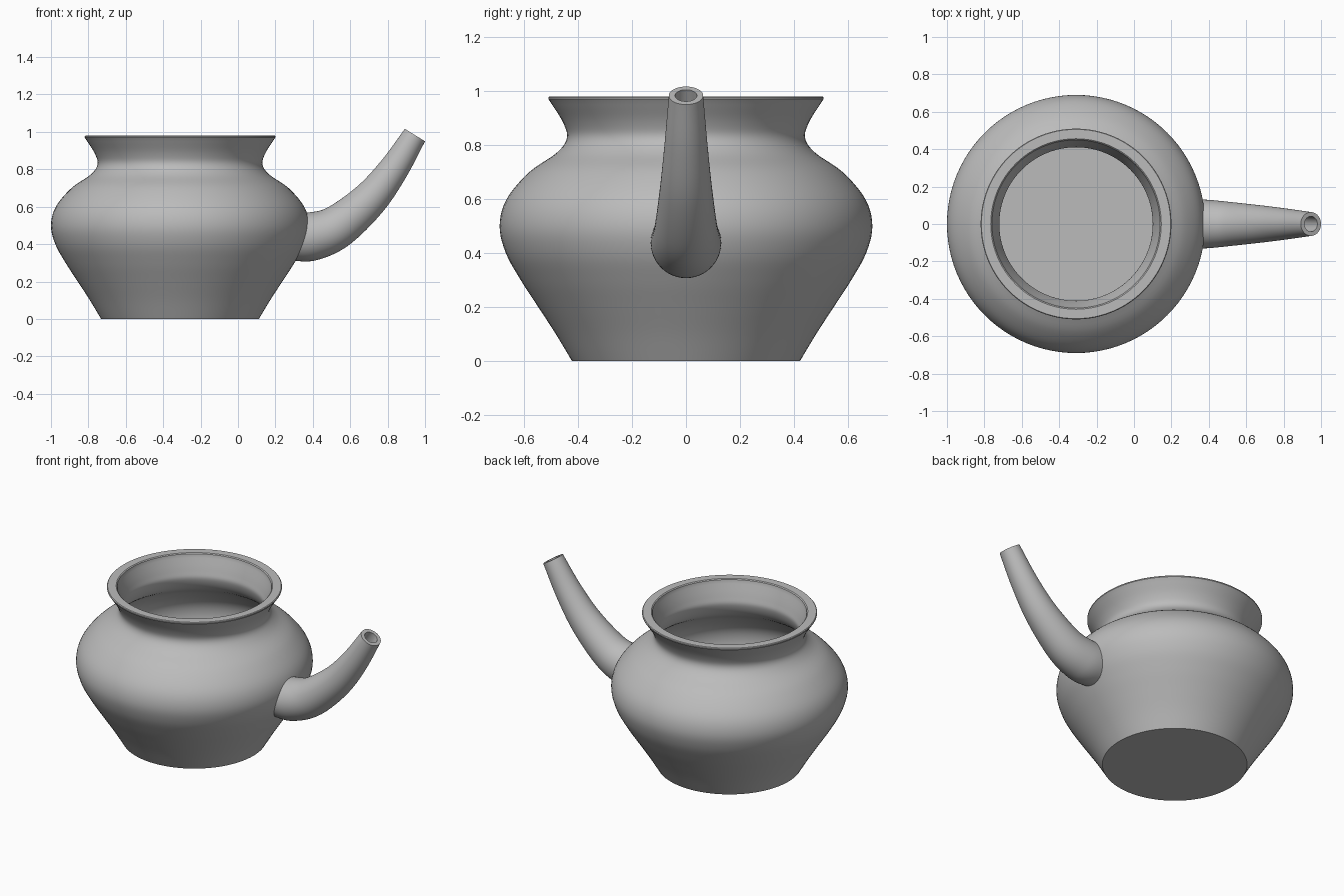
import bpy
import bmesh
import math
from mathutils import Vector

cube = bpy.data.objects.get("Cube")
if cube:
    bpy.data.objects.remove(cube)

clay = bpy.data.materials.new("plain_grey")
clay.use_nodes = True
GREY = (0.5, 0.5, 0.5, 1)
clay.diffuse_color = GREY
clay.node_tree.nodes["Principled BSDF"].inputs["Base Color"].default_value = GREY


def smooth_path(points, steps):
    """Catmull-Rom samples through the points."""
    p = [Vector(q) for q in points]
    p = [2 * p[0] - p[1]] + p + [2 * p[-1] - p[-2]]
    out = []
    for a, b, c, d in zip(p, p[1:], p[2:], p[3:]):
        for i in range(steps):
            t = i / steps
            out.append(0.5 * (2 * b + (c - a) * t + (2 * a - 5 * b + 4 * c - d) * t**2
                              + (3 * b - a - 3 * c + d) * t**3))
    return out + [p[-2]]


def loft(name, rings, cap=True):
    """Join equal rings of points with quads, closing both ends if asked."""
    bm = bmesh.new()
    loops = [[bm.verts.new(co) for co in ring] for ring in rings]
    n = len(loops[0])
    for low, high in zip(loops, loops[1:]):
        for i in range(n):
            j = (i + 1) % n
            bm.faces.new((low[i], low[j], high[j], high[i]))
    if cap:
        bm.faces.new(loops[0][::-1])
        bm.faces.new(loops[-1])
    bmesh.ops.recalc_face_normals(bm, faces=bm.faces)
    mesh = bpy.data.meshes.new(name)
    bm.to_mesh(mesh)
    bm.free()
    mesh.materials.append(clay)
    obj = bpy.data.objects.new(name, mesh)
    bpy.context.collection.objects.link(obj)
    bpy.ops.object.select_all(action="DESELECT")
    obj.select_set(True)
    bpy.context.view_layer.objects.active = obj
    bpy.ops.object.shade_smooth_by_angle(angle=math.radians(35))
    return obj


def ring(center, u, v, radius, n):
    angles = [2 * math.pi * i / n for i in range(n)]
    return [center + radius * (u * math.cos(a) + v * math.sin(a)) for a in angles]


X, Y, Z = Vector((1, 0, 0)), Vector((0, 1, 0)), Vector((0, 0, 1))
AXIS_X = -0.31

# Pot: outer wall up to the rim, then the inner wall down to the floor
outer = smooth_path([(0.422, 0), (0.482, 0.1), (0.547, 0.2), (0.612, 0.3), (0.667, 0.4),
                     (0.69, 0.5), (0.664, 0.6), (0.58, 0.7), (0.48, 0.77), (0.441, 0.825),
                     (0.456, 0.885), (0.506, 0.965)], 5)
rim = [Vector(q) for q in [(0.51, 0.97), (0.51, 0.976), (0.506, 0.98), (0.456, 0.98), (0.45, 0.975)]]
inner = smooth_path([(0.45, 0.972), (0.42, 0.88), (0.412, 0.825), (0.45, 0.75), (0.545, 0.68),
                     (0.625, 0.59), (0.647, 0.5), (0.625, 0.4), (0.57, 0.3), (0.505, 0.2),
                     (0.42, 0.06)], 5)
loft("pot_body", [ring(Vector((AXIS_X, 0, z)), X, Y, r, 96) for r, z in outer + rim + inner])

# Spout: tapering curved tube, each sample being x, z and radius
path = smooth_path([(0.315, 0.44, 0.131), (0.4, 0.442, 0.129), (0.53, 0.492, 0.116),
                    (0.7, 0.635, 0.097), (0.83, 0.798, 0.08), (0.946, 0.983, 0.0635)], 8)
outside, bore = [], []
for i, (x, z, r) in enumerate(path):
    ahead, behind = path[min(i + 1, len(path) - 1)], path[max(i - 1, 0)]
    tangent = Vector((ahead[0] - behind[0], 0, ahead[1] - behind[1])).normalized()
    if i == 0:
        tangent = Vector((0.97, 0, -0.23)).normalized()
    side = tangent.cross(Y)
    center = Vector((x, 0, z))
    outside.append(ring(center, Y, side, r, 48))
    bore.append(ring(center, Y, side, r * 0.64, 48))
loft("spout", outside + bore[::-1], cap=False)
